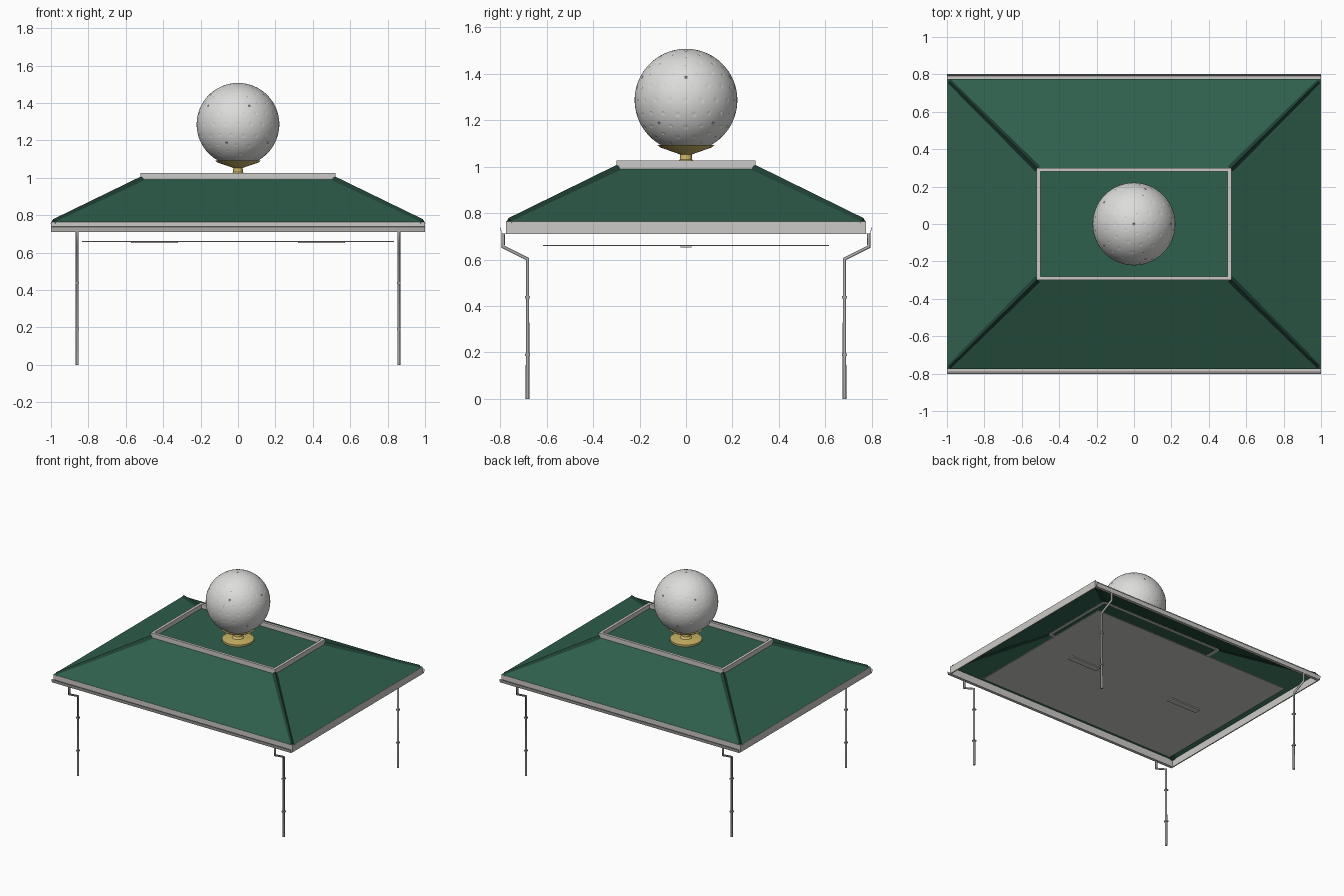
import bpy, bmesh, math
from mathutils import Vector, kdtree

cube = bpy.data.objects.get("Cube")
if cube:
    bpy.data.objects.remove(cube, do_unlink=True)


def material(name, rgb):
    m = bpy.data.materials.new(name)
    m.use_nodes = True
    m.diffuse_color = (*rgb, 1)
    m.node_tree.nodes["Principled BSDF"].inputs["Base Color"].default_value = (*rgb, 1)
    return m


GREEN = material("roof green", (0.028, 0.115, 0.072))
DARK = material("dark green", (0.014, 0.052, 0.035))
TRIM = material("light grey trim", (0.60, 0.59, 0.57))
PIPE = material("pipe grey", (0.42, 0.42, 0.42))
WHITE = material("ball white", (0.72, 0.72, 0.71))
GOLD = material("brass", (0.60, 0.46, 0.13))


def finish(name, bm, mat, smooth=False):
    bmesh.ops.recalc_face_normals(bm, faces=bm.faces)
    mesh = bpy.data.meshes.new(name)
    bm.to_mesh(mesh)
    bm.free()
    mesh.materials.append(mat)
    ob = bpy.data.objects.new(name, mesh)
    bpy.context.collection.objects.link(ob)
    if smooth:
        bpy.ops.object.select_all(action="DESELECT")
        ob.select_set(True)
        bpy.context.view_layer.objects.active = ob
        bpy.ops.object.shade_smooth_by_angle(angle=math.radians(35))
    return ob


def box(name, lo, hi, mat):
    bm = bmesh.new()
    bmesh.ops.create_cube(bm, size=1)
    for v in bm.verts:
        v.co = [lo[i] + (v.co[i] + 0.5) * (hi[i] - lo[i]) for i in range(3)]
    return finish(name, bm, mat)


def lathe(name, profile, mat, segments=40):
    bm = bmesh.new()
    vs = [bm.verts.new((r, 0, z)) for r, z in profile]
    es = [bm.edges.new(pair) for pair in zip(vs, vs[1:])]
    bmesh.ops.spin(bm, geom=vs + es, cent=(0, 0, 0), axis=(0, 0, 1),
                   angle=math.tau, steps=segments)
    bmesh.ops.remove_doubles(bm, verts=bm.verts, dist=1e-5)
    return finish(name, bm, mat, True)


def pipe(name, points, radius, mat):
    curve = bpy.data.curves.new(name, "CURVE")
    curve.dimensions = "3D"
    curve.bevel_depth = radius
    curve.bevel_resolution = 2
    curve.use_fill_caps = True
    spline = curve.splines.new("POLY")
    spline.points.add(len(points) - 1)
    for p, co in zip(spline.points, points):
        p.co = (*co, 1)
    curve.materials.append(mat)
    ob = bpy.data.objects.new(name, curve)
    bpy.context.collection.objects.link(ob)


EAVE = Vector((1.0, 0.775, 0.763))
CROWN = Vector((0.515, 0.295, 0.993))
CORNERS = [(-1, -1), (1, -1), (1, 1), (-1, 1)]


def corner(p, sx, sy):
    return Vector((p.x * sx, p.y * sy, p.z))


# Hipped roof with a flat top, open below
bm = bmesh.new()
low = [bm.verts.new(corner(EAVE, *c)) for c in CORNERS]
top = [bm.verts.new(corner(CROWN, *c)) for c in CORNERS]
bm.faces.new(top)
for i in range(4):
    j = (i + 1) % 4
    bm.faces.new((low[i], low[j], top[j], top[i]))
finish("roof", bm, GREEN)

# Ridge caps along the four hips
for n, (sx, sy) in enumerate(CORNERS):
    ends = [corner(EAVE, sx, sy) - Vector((sx, sy, 0)) * 0.012, corner(CROWN, sx, sy)]
    side = (ends[1] - ends[0]).cross(Vector((0, 0, 1))).normalized() * 0.019
    bm = bmesh.new()
    rings = [[bm.verts.new(e + off) for off in
              (side - Vector((0, 0, 0.006)), Vector((0, 0, 0.016)), -side - Vector((0, 0, 0.006)))]
             for e in ends]
    for ring in rings:
        bm.faces.new(ring)
    for i in range(3):
        j = (i + 1) % 3
        bm.faces.new((rings[0][i], rings[0][j], rings[1][j], rings[1][i]))
    finish(f"hip_cap_{n + 1}", bm, DARK)

# Parapet frame around the flat top
for s, way in ((-1, "front"), (1, "back")):
    a, b = sorted((s * 0.28, s * 0.30))
    box(f"parapet_{way}", (-0.52, a, 0.988), (0.52, b, 1.026), TRIM)
for s, way in ((-1, "right"), (1, "left")):
    a, b = sorted((s * 0.50, s * 0.52))
    box(f"parapet_{way}", (a, -0.28, 0.988), (b, 0.28, 1.026), TRIM)
    a, b = sorted((s * 0.992, s))
    box(f"fascia_{way}", (a, -0.775, 0.71), (b, 0.775, 0.764), TRIM)

# Open gutters along the front and back eaves
GUTTER = [(0.772, 0.764), (0.772, 0.712), (0.792, 0.712), (0.80, 0.738)]
for s, way in ((-1, "front"), (1, "back")):
    bm = bmesh.new()
    rows = [[bm.verts.new((x, s * y, z)) for x in (-1, 1)] for y, z in GUTTER]
    for a, b in zip(rows, rows[1:]):
        bm.faces.new((a[0], a[1], b[1], b[0]))
    ob = finish(f"gutter_{way}", bm, TRIM)
    solid = ob.modifiers.new("thickness", "SOLIDIFY")
    solid.thickness = 0.003
    solid.offset = 0

# Downpipes with brackets
for n, (sx, sy) in enumerate(CORNERS):
    x = sx * 0.86
    path = [(0.787, 0.713), (0.787, 0.655), (0.682, 0.602), (0.682, 0)]
    pipe(f"downpipe_{n + 1}", [(x, sy * y, z) for y, z in path], 0.008, PIPE)
    for k, z in enumerate((0.19, 0.438)):
        y = sy * 0.682
        box(f"pipe_bracket_{n + 1}_{k + 1}", (x - 0.01, y - 0.011, z - 0.005),
            (x + 0.01, y + 0.011, z + 0.005), PIPE)

# Ceiling panel with two light fittings
box("ceiling", (-0.835, -0.615, 0.658), (0.835, 0.615, 0.663), TRIM)
for s, way in ((-1, "right"), (1, "left")):
    box(f"ceiling_light_{way}", (s * 0.447 - 0.125, -0.024, 0.651),
        (s * 0.447 + 0.125, 0.024, 0.658), TRIM)

# Brass pedestal: base flange, stem and cup
lathe("pedestal", [(0, 0.994), (0.11, 0.994), (0.11, 1.008), (0.04, 1.016), (0.027, 1.03),
                   (0.025, 1.052), (0.04, 1.058), (0.11, 1.082), (0.122, 1.092),
                   (0.10, 1.092), (0, 1.075)], GOLD)

# Ball with evenly spread dimples
bm = bmesh.new()
bmesh.ops.create_icosphere(bm, subdivisions=6, radius=0.221)
seed = bmesh.new()
bmesh.ops.create_icosphere(seed, subdivisions=3, radius=0.221)
tree = kdtree.KDTree(len(bm.verts))
for i, v in enumerate(bm.verts):
    tree.insert(v.co, i)
tree.balance()
bm.verts.ensure_lookup_table()
for i in {tree.find(v.co)[1] for v in seed.verts}:
    bm.verts[i].co *= 0.98
seed.free()
bmesh.ops.translate(bm, verts=bm.verts, vec=(0, 0, 1.286))
finish("ball", bm, WHITE, True)
